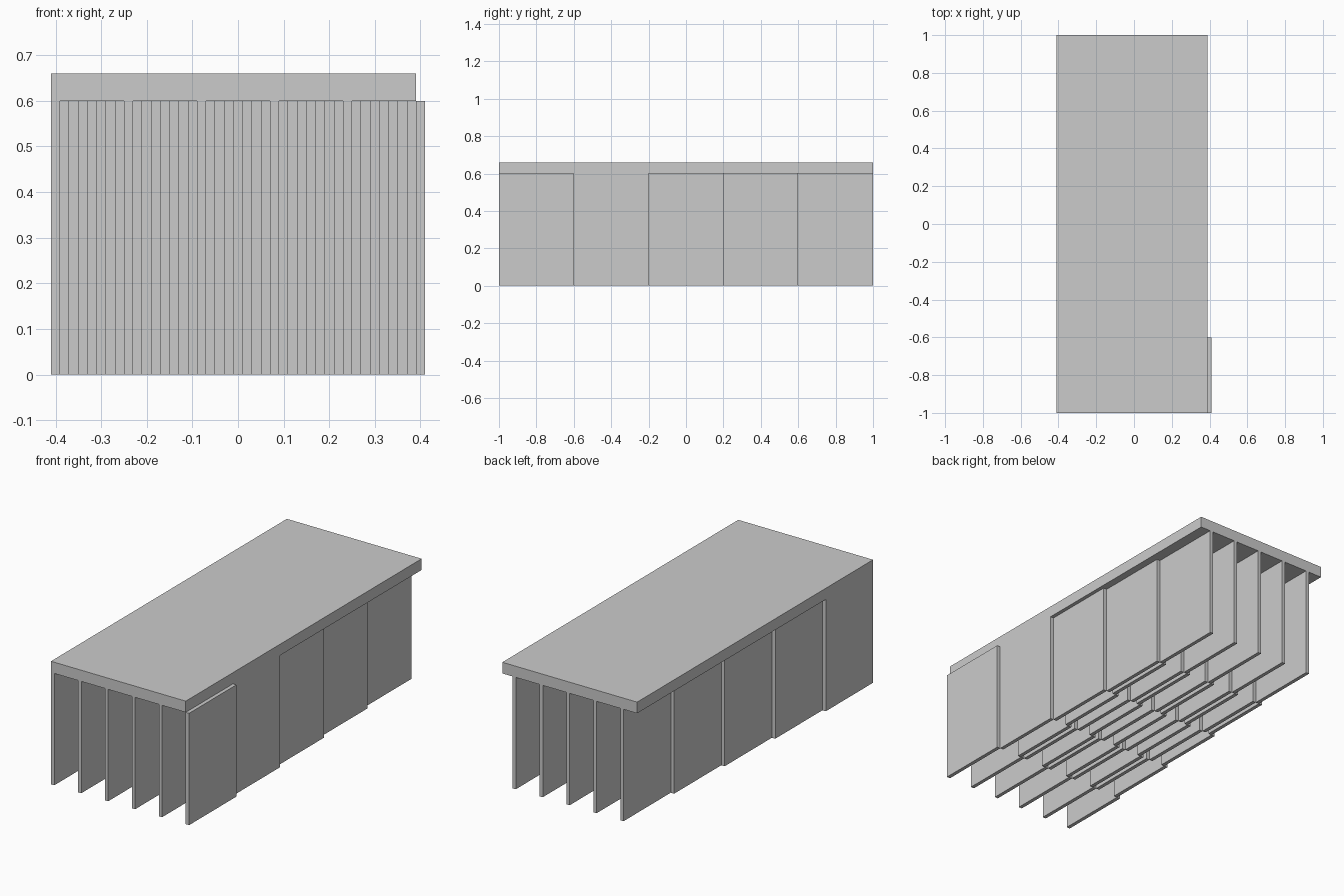
import bpy

cube = bpy.data.objects.get("Cube")
if cube:
    bpy.data.objects.remove(cube, do_unlink=True)

# One plain grey for everything
grey = bpy.data.materials.new("plain_grey")
grey.use_nodes = True
grey.diffuse_color = (0.6, 0.6, 0.6, 1)
grey.node_tree.nodes["Principled BSDF"].inputs["Base Color"].default_value = (0.6, 0.6, 0.6, 1)


def box(name, center, size):
    bpy.ops.mesh.primitive_cube_add(size=1, location=center)
    obj = bpy.context.object
    obj.name = name
    obj.scale = size
    bpy.ops.object.transform_apply(location=False, rotation=False, scale=True)
    obj.data.materials.append(grey)


PANEL = 0.02      # panel thickness, also the sideways step per row
PITCH = 0.16      # spacing between panels of the front row
LENGTH = 0.4      # panel length
HEIGHT = 0.6
LIMIT = 20        # outermost panel, in panel thicknesses from the middle

# Flat deck on top, set slightly to one side
box("deck", (-0.01, 0, 0.63), (0.8, 2, 0.06))

# Five rows of upright panels: each front panel forks into two that
# step apart row by row until neighbours meet in the last row
pitch_steps = round(PITCH / PANEL)
for row in range(5):
    slots = {start + side * row
             for start in range(-LIMIT, LIMIT + 1, pitch_steps)
             for side in (-1, 1)}
    for slot in sorted(s for s in slots if abs(s) <= LIMIT):
        box(f"row_{row + 1}_panel",
            (slot * PANEL, -0.8 + row * LENGTH, HEIGHT / 2),
            (PANEL, LENGTH, HEIGHT))
